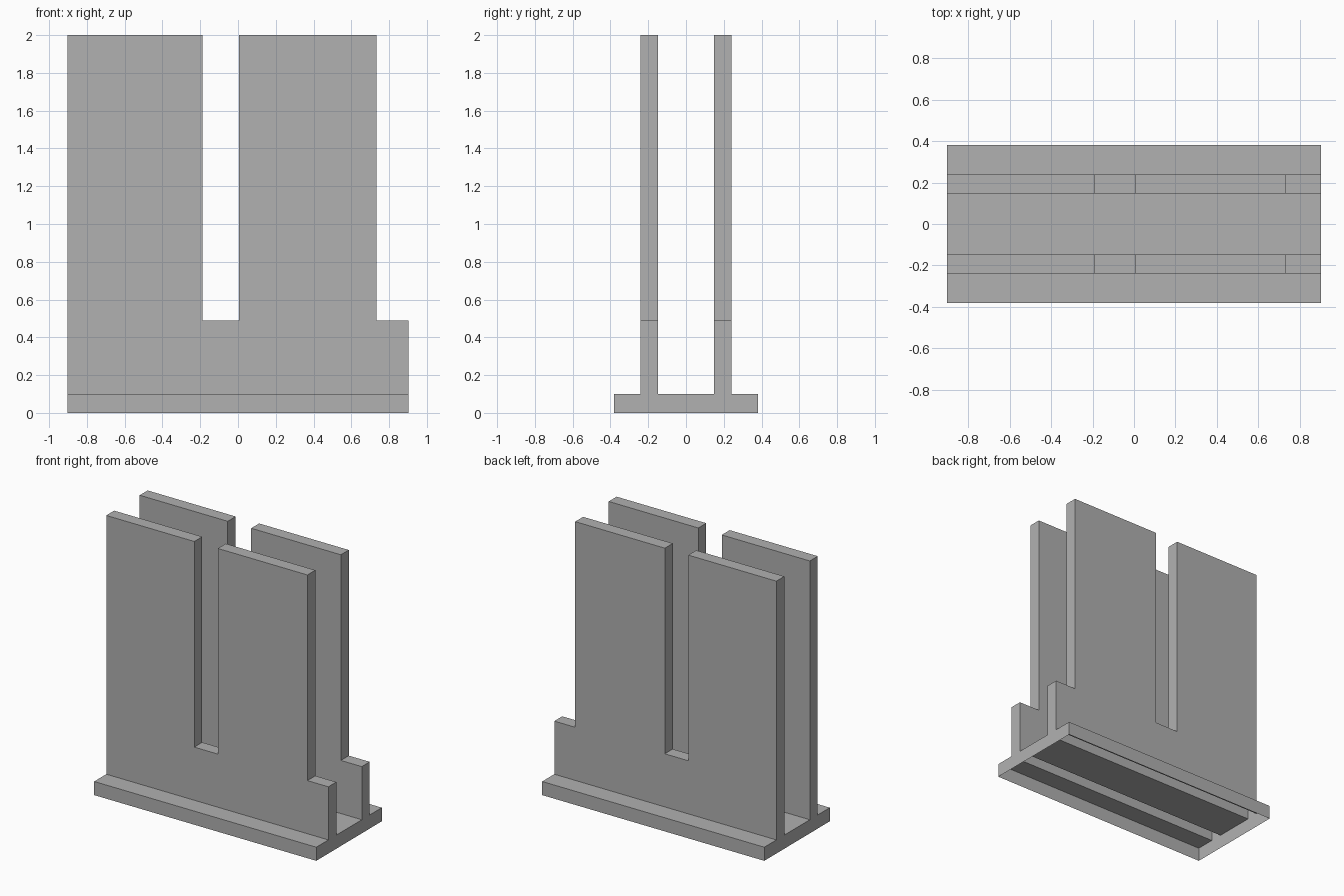
import bpy, bmesh
from mathutils import Vector

if "Cube" in bpy.data.objects:
    bpy.data.objects.remove(bpy.data.objects["Cube"])

HALF_LEN, HALF_WID = 0.902, 0.38
BASE_H, STEP_H, TOP_H = 0.10, 0.49, 2.0
WALL_IN, WALL_OUT = 0.148, 0.24

dark_grey = bpy.data.materials.new("dark_grey")
dark_grey.diffuse_color = (0.44, 0.44, 0.44, 1)
dark_grey.use_nodes = True
dark_grey.node_tree.nodes["Principled BSDF"].inputs["Base Color"].default_value = dark_grey.diffuse_color


def finish(name, bm):
    mesh = bpy.data.meshes.new(name)
    bm.to_mesh(mesh)
    bm.free()
    mesh.materials.append(dark_grey)
    obj = bpy.data.objects.new(name, mesh)
    bpy.context.collection.objects.link(obj)
    return obj


def drop_faces(bm, test):
    bm.normal_update()
    faces = [f for f in bm.faces if test(f.calc_center_median(), f.normal)]
    bmesh.ops.delete(bm, geom=faces, context='FACES')


# Base: open-bottomed tray turned over, with slots where the hollow walls rise
bm = bmesh.new()
bmesh.ops.create_cube(bm, size=1)
for v in bm.verts:
    v.co = Vector((v.co.x * 2 * HALF_LEN, v.co.y * 2 * HALF_WID, (v.co.z + 0.5) * BASE_H))
for y in (-WALL_OUT, -WALL_IN, WALL_IN, WALL_OUT):
    bmesh.ops.bisect_plane(bm, geom=bm.verts[:] + bm.edges[:] + bm.faces[:],
                           plane_co=(0, y, 0), plane_no=(0, 1, 0))
drop_faces(bm, lambda c, n: n.z < -0.9 or
           (n.z > 0.9 and WALL_IN < abs(c.y) < WALL_OUT))
finish("base", bm)

# Walls: notched, hollow panels, open underneath into the base
profile = [(-HALF_LEN, BASE_H), (HALF_LEN, BASE_H), (HALF_LEN, STEP_H),
           (0.732, STEP_H), (0.732, TOP_H), (0.004, TOP_H), (0.004, STEP_H),
           (-0.187, STEP_H), (-0.187, TOP_H), (-HALF_LEN, TOP_H)]
for name, y in (("front_wall", -WALL_OUT), ("back_wall", WALL_IN)):
    bm = bmesh.new()
    face = bm.faces.new([bm.verts.new((x, y, z)) for x, z in profile])
    ext = bmesh.ops.extrude_face_region(bm, geom=[face], use_keep_orig=True)
    moved = [g for g in ext["geom"] if isinstance(g, bmesh.types.BMVert)]
    bmesh.ops.translate(bm, verts=moved, vec=(0, WALL_OUT - WALL_IN, 0))
    bmesh.ops.recalc_face_normals(bm, faces=bm.faces[:])
    drop_faces(bm, lambda c, n: n.z < -0.9)
    finish(name, bm)
